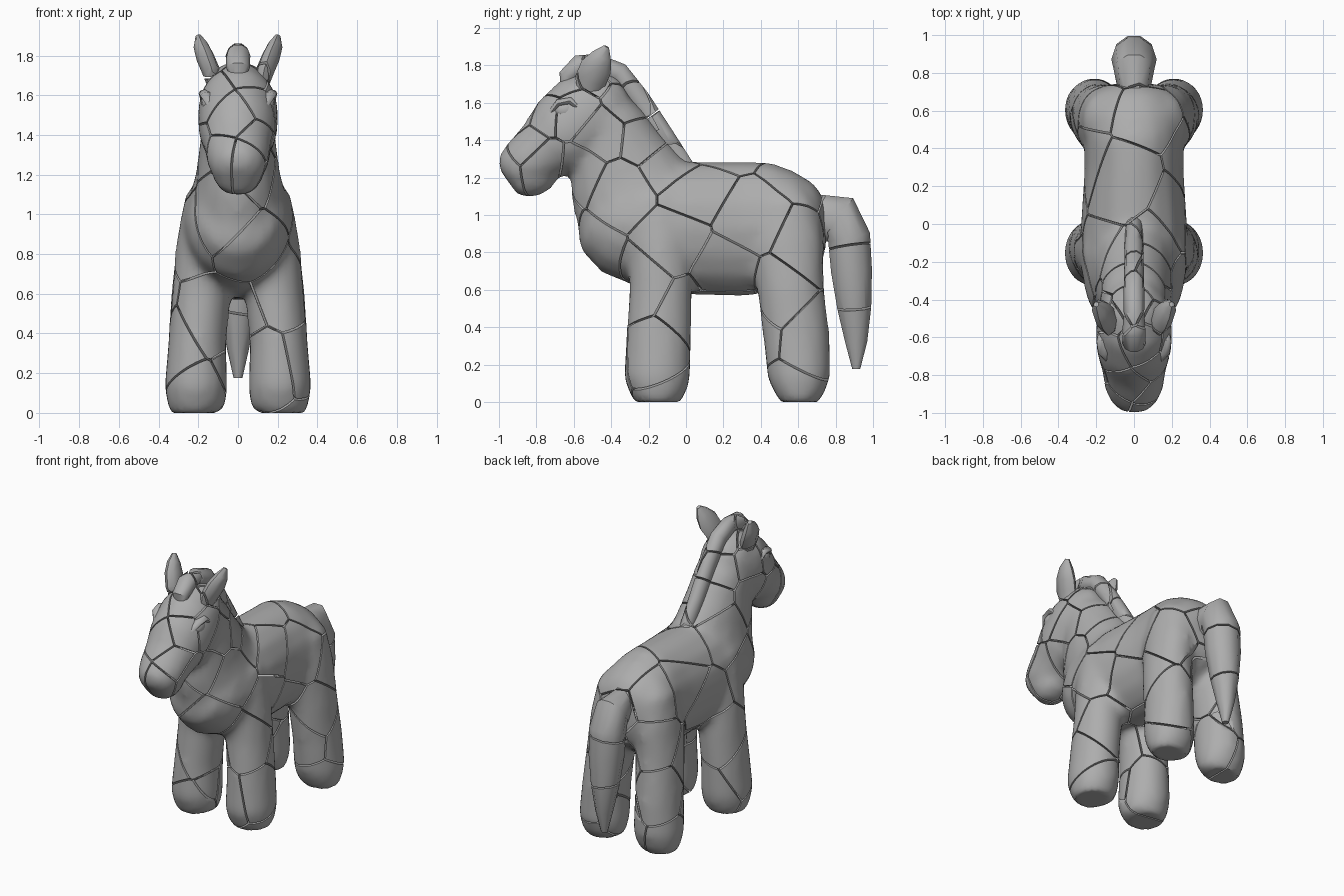
import bpy, bmesh, math, random
from mathutils import Vector

random.seed(4)
GAP = 0.010

if "Cube" in bpy.data.objects:
    bpy.data.objects.remove(bpy.data.objects["Cube"], do_unlink=True)

grey = bpy.data.materials.new("stone_grey")
grey.use_nodes = True
grey.diffuse_color = (0.42, 0.42, 0.42, 1)
grey.node_tree.nodes["Principled BSDF"].inputs["Base Color"].default_value = (0.42, 0.42, 0.42, 1)


def add_loft(bm, path, sides=16):
    """Elliptical rings along a path of (x, y, z, half width, half depth)."""
    pts = [Vector(p[:3]) for p in path]
    rings = []
    for i, p in enumerate(path):
        t = (pts[min(i + 1, len(pts) - 1)] - pts[max(i - 1, 0)]).normalized()
        u = Vector((1, 0, 0))
        u = (u - t * u.dot(t)).normalized()
        v = t.cross(u)
        ring = []
        for k in range(sides):
            a = math.tau * k / sides
            ring.append(bm.verts.new(pts[i] + u * p[3] * math.cos(a) + v * p[4] * math.sin(a)))
        rings.append(ring)
    faces = [bm.faces.new(rings[0]), bm.faces.new(rings[-1])]
    for r, s in zip(rings, rings[1:]):
        for k in range(sides):
            n = (k + 1) % sides
            faces.append(bm.faces.new((r[k], r[n], s[n], s[k])))
    bmesh.ops.recalc_face_normals(bm, faces=faces)


def make_object(name, bm):
    mesh = bpy.data.meshes.new(name)
    bm.to_mesh(mesh)
    bm.free()
    mesh.materials.append(grey)
    ob = bpy.data.objects.new(name, mesh)
    bpy.context.collection.objects.link(ob)
    return ob


def loft_object(name, path, sides=8):
    bm = bmesh.new()
    add_loft(bm, path, sides)
    return make_object(name, bm)


def mirrored(path, side):
    return [(side * p[0],) + p[1:] for p in path]


def blend(ob):
    """Fuse overlapping lofts into one soft skin."""
    m = ob.modifiers.new("fuse", 'REMESH')
    m.mode, m.voxel_size = 'VOXEL', 0.028
    m = ob.modifiers.new("soften", 'SMOOTH')
    m.factor, m.iterations = 0.5, 8
    m = ob.modifiers.new("inflate", 'DISPLACE')
    m.mid_level, m.strength = 0, 0.008
    dg = bpy.context.evaluated_depsgraph_get()
    mesh = bpy.data.meshes.new_from_object(ob.evaluated_get(dg))
    ob.modifiers.clear()
    ob.data = mesh


def crack(ob, sites):
    """Split a closed mesh into capped cells with thin gaps between them."""
    out = bmesh.new()
    for p in sites:
        bm = bmesh.new()
        bm.from_mesh(ob.data)
        for q in sorted(sites, key=lambda s: (s - p).length):
            if q is p:
                continue
            if not bm.verts or (q - p).length / 2 > max((v.co - p).length for v in bm.verts) + GAP:
                break
            n = (q - p).normalized()
            bmesh.ops.bisect_plane(bm, geom=bm.verts[:] + bm.edges[:] + bm.faces[:], dist=1e-5,
                                   plane_co=(p + q) / 2 - n * GAP / 2, plane_no=n, clear_outer=True)
            rim = [e for e in bm.edges if e.is_boundary]
            if rim:
                bmesh.ops.holes_fill(bm, edges=rim, sides=0)
        if bm.faces:
            piece = bpy.data.meshes.new("piece")
            bm.to_mesh(piece)
            out.from_mesh(piece)
            bpy.data.meshes.remove(piece)
        bm.free()
    for f in out.faces:
        f.material_index = 0
    out.to_mesh(ob.data)
    out.free()


# Torso, neck, head, chin and legs, fused into one body
torso = [(0, -.535, 1.03, .08, .08), (0, -.48, 1.0, .19, .20), (0, -.39, .97, .245, .28),
         (0, -.20, .945, .28, .335), (0, 0, .93, .275, .35), (0, .30, .925, .255, .355),
         (0, .50, .94, .26, .34), (0, .64, .98, .235, .26), (0, .71, 1.0, .17, .17),
         (0, .735, 1.0, .08, .08)]
neck = [(0, -.45, 1.62, .12, .12), (0, -.42, 1.51, .17, .19), (0, -.375, 1.36, .185, .245),
        (0, -.32, 1.2, .205, .31), (0, -.25, 1.04, .25, .34), (0, -.2, .92, .2, .26)]
head = [(0, -.33, 1.66, .08, .09), (0, -.40, 1.62, .155, .18), (0, -.52, 1.54, .195, .23),
        (0, -.65, 1.43, .195, .22), (0, -.76, 1.35, .165, .165), (0, -.86, 1.27, .15, .14),
        (0, -.93, 1.22, .115, .115), (0, -.957, 1.2, .06, .06)]
chin = [(0, -.70, 1.25, .06, .04), (0, -.77, 1.20, .105, .075), (0, -.84, 1.175, .115, .08),
        (0, -.90, 1.165, .09, .055), (0, -.92, 1.165, .05, .03)]
front_leg = [(.19, -.15, -.01, .115, .105), (.205, -.15, .055, .145, .148), (.212, -.155, .13, .153, .172),
             (.205, -.145, .35, .14, .168), (.185, -.135, .6, .14, .162), (.17, -.14, .85, .135, .16),
             (.15, -.15, 1.08, .11, .13), (.13, -.15, 1.15, .05, .06)]
hind_leg = [(.19, .60, -.01, .115, .085), (.205, .605, .055, .145, .13), (.212, .605, .13, .153, .162),
            (.205, .59, .35, .14, .172), (.19, .56, .6, .14, .172), (.17, .54, .85, .13, .19),
            (.15, .54, 1.06, .11, .15), (.13, .54, 1.15, .05, .07)]
bm = bmesh.new()
for path in (torso, neck, head, chin):
    add_loft(bm, path)
for side in (-1, 1):
    add_loft(bm, mirrored(front_leg, side))
    add_loft(bm, mirrored(hind_leg, side))
body = make_object("body", bm)
blend(body)
# Flat soles
for v in body.data.vertices:
    v.co.z = max(v.co.z, 0)

# Mane with forelock, and tail
mane = loft_object("mane", [
    (0, -.64, 1.67, .03, .03), (0, -.635, 1.74, .06, .05), (0, -.57, 1.80, .062, .06),
    (0, -.48, 1.81, .055, .055), (0, -.36, 1.76, .055, .06), (0, -.25, 1.62, .052, .06),
    (0, -.12, 1.42, .05, .06), (0, .0, 1.25, .045, .05)], 10)
tail = loft_object("tail", [
    (0, .64, .93, .07, .09), (0, .73, .985, .09, .14), (0, .82, .99, .108, .13),
    (0, .872, .88, .12, .12), (0, .885, .70, .115, .115), (0, .90, .50, .09, .095),
    (0, .91, .32, .055, .062), (0, .91, .175, .022, .022)], 10)
parts = [body, mane, tail]

# Ears, eyes and eyelids
ear = [(.115, -.52, 1.64, .035, .06), (.135, -.51, 1.72, .046, .085), (.165, -.48, 1.79, .046, .085),
       (.187, -.45, 1.85, .038, .055), (.20, -.425, 1.90, .014, .015)]
lid = [(.135, -.72, 1.55, .02, .015), (.16, -.68, 1.60, .03, .02), (.168, -.62, 1.61, .03, .02),
       (.165, -.56, 1.56, .02, .015)]
for side, word in ((1, "left"), (-1, "right")):
    parts.append(loft_object(word + "_ear", mirrored(ear, side)))
    loft_object(word + "_eyelid", mirrored(lid, side))
    bm = bmesh.new()
    bmesh.ops.create_uvsphere(bm, u_segments=12, v_segments=8, radius=.048)
    eye = make_object(word + "_eye", bm)
    for v in eye.data.vertices:
        v.co = Vector((v.co.x * .75, v.co.y * 1.25, v.co.z)) + Vector((side * .15, -.645, 1.56))

# Scattered cell centres, denser on the head and neck; ears and tail get their own
sites = [Vector((0, .84, 1.0)), Vector((.03, .89, .66)), Vector((-.02, .91, .35)),
         Vector((.17, -.47, 1.78)), Vector((-.17, -.47, 1.78))]
pool = [v.co.copy() for v in body.data.vertices]
random.shuffle(pool)
for p in pool:
    spacing = .17 if p.z > 1.25 and p.y < -.1 else .29
    if all((p - s).length > spacing for s in sites):
        sites.append(p)
for ob in parts:
    crack(ob, sites)

# Smooth skin with crisp crack edges
bpy.ops.object.select_all(action='DESELECT')
for ob in bpy.context.collection.objects:
    if ob.type == 'MESH' and grey.name in ob.data.materials:
        ob.select_set(True)
        bpy.context.view_layer.objects.active = ob
bpy.ops.object.shade_smooth_by_angle(angle=math.radians(45))
